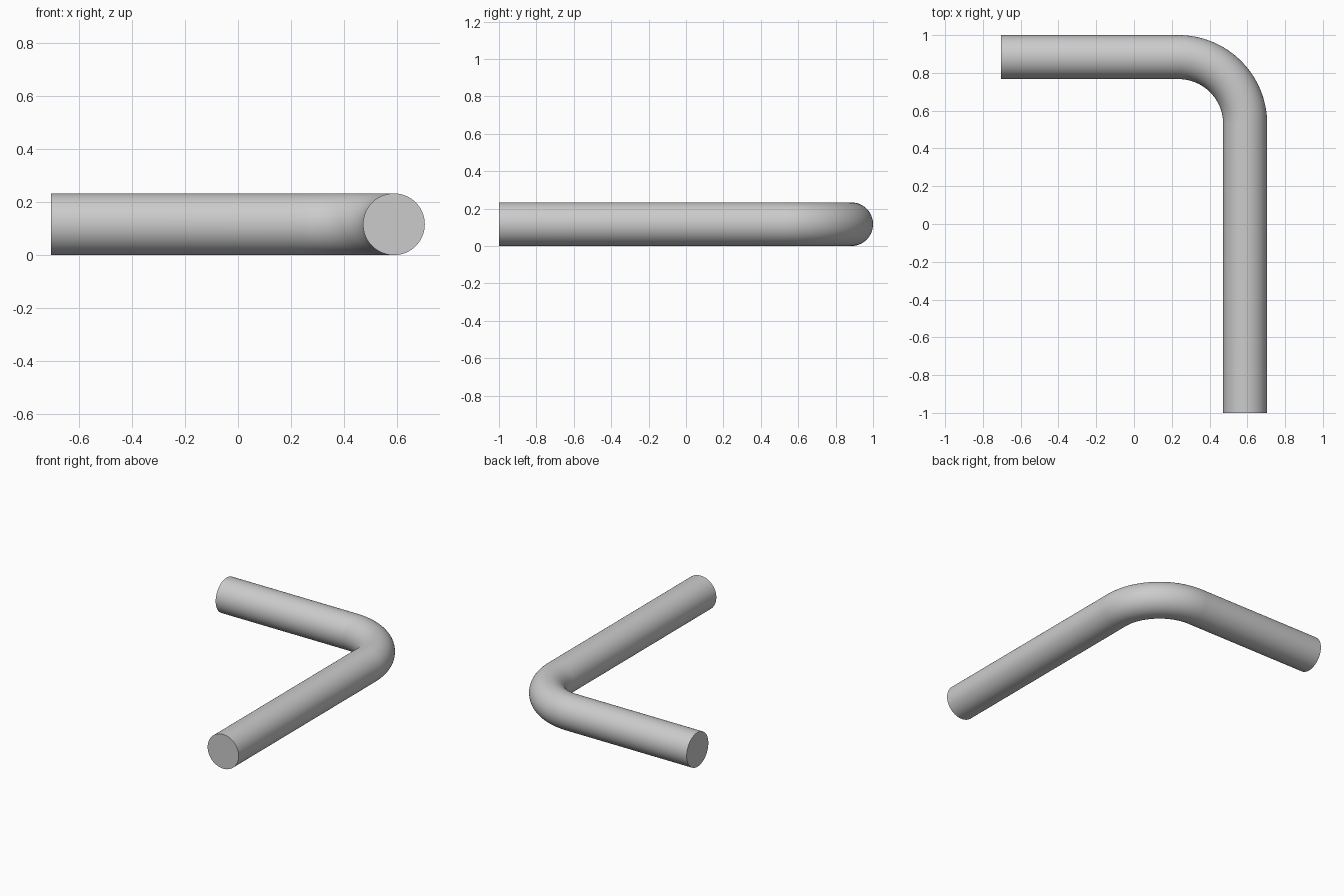
import bpy, bmesh
from math import sin, cos, pi, radians

if "Cube" in bpy.data.objects:
    bpy.data.objects.remove(bpy.data.objects["Cube"])

R = 0.1165               # rod radius
HALF_X, HALF_Y = 0.705, 1.0
BEND = 0.353             # centre-line bend radius
SIDES, STEPS = 96, 48

cx = HALF_X - R - BEND   # bend centre
cy = HALF_Y - R - BEND

# Centre line: point plus outward direction in the ground plane
path = [(-HALF_X, cy + BEND, pi / 2)]
for i in range(STEPS + 1):
    a = pi / 2 * (1 - i / STEPS)
    path.append((cx + BEND * cos(a), cy + BEND * sin(a), a))
path.append((cx + BEND, -HALF_Y, 0.0))

# Sweep a circle along the centre line
bm = bmesh.new()
rings = []
for x, y, a in path:
    ring = []
    for j in range(SIDES):
        t = 2 * pi * j / SIDES
        d = R * cos(t)
        ring.append(bm.verts.new((x + d * cos(a), y + d * sin(a), R + R * sin(t))))
    rings.append(ring)
for r0, r1 in zip(rings, rings[1:]):
    for j in range(SIDES):
        k = (j + 1) % SIDES
        bm.faces.new((r0[j], r0[k], r1[k], r1[j]))

# Flat end caps
bm.faces.new(rings[0])
bm.faces.new(rings[-1])
bmesh.ops.recalc_face_normals(bm, faces=bm.faces)

mesh = bpy.data.meshes.new("bent_rod")
bm.to_mesh(mesh)
bm.free()
rod = bpy.data.objects.new("bent_rod", mesh)
bpy.context.collection.objects.link(rod)
bpy.context.view_layer.objects.active = rod
rod.select_set(True)
bpy.ops.object.shade_smooth_by_angle(angle=radians(30))
